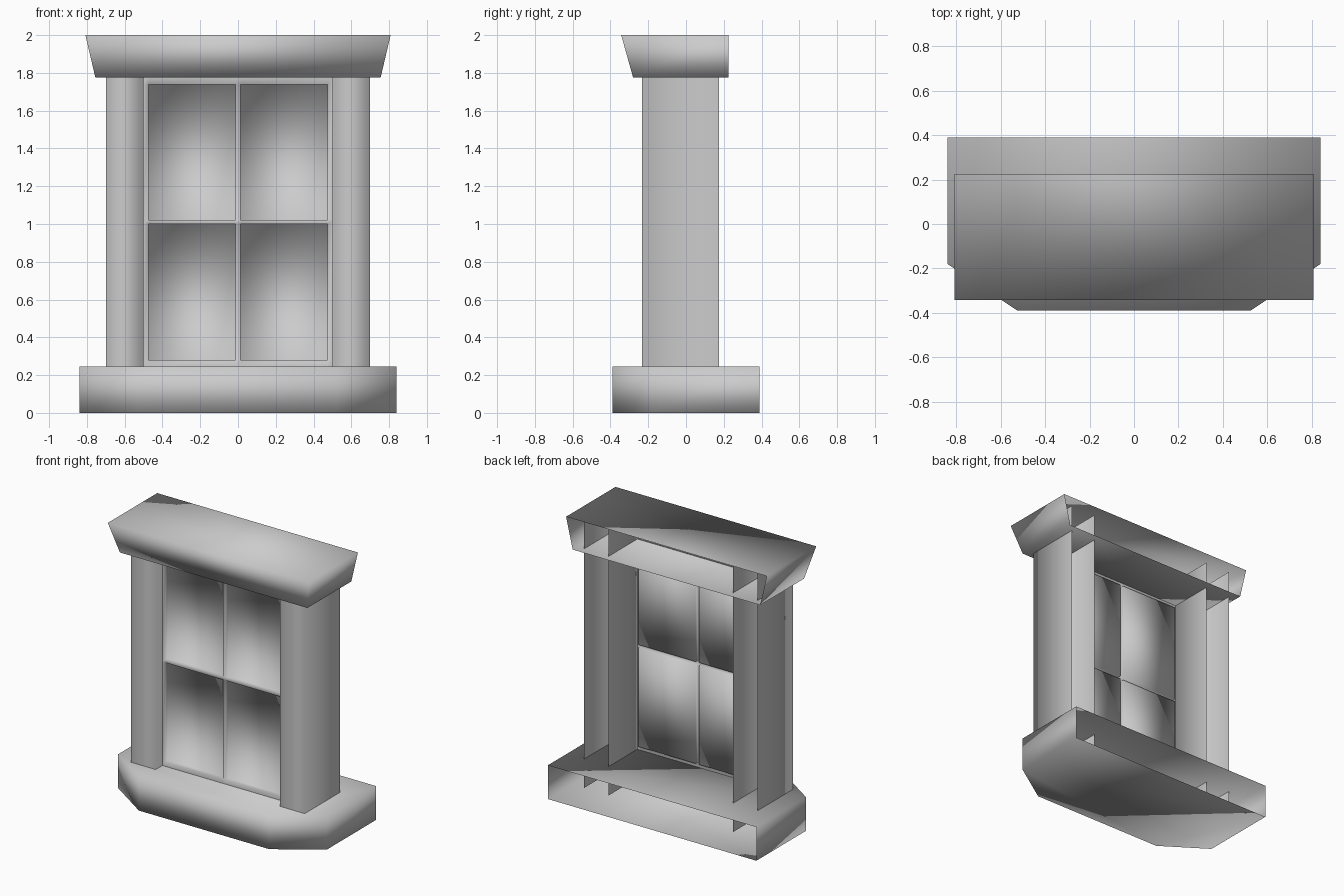
import bpy, bmesh

if "Cube" in bpy.data.objects:
    bpy.data.objects.remove(bpy.data.objects["Cube"])


def finish(name, bm):
    """Turn a bmesh into a fully smooth-shaded object."""
    for f in bm.faces:
        f.smooth = True
    mesh = bpy.data.meshes.new(name)
    bm.to_mesh(mesh)
    bm.free()
    obj = bpy.data.objects.new(name, mesh)
    bpy.context.collection.objects.link(obj)
    return obj


def open_shell(name, low, high, z0, z1, caps=True):
    """Wall strip between two outlines (left-back round the front to right-back); back stays open."""
    bm = bmesh.new()
    a = [bm.verts.new((x, y, z0)) for x, y in low]
    b = [bm.verts.new((x, y, z1)) for x, y in high]
    for i in range(len(a) - 1):
        bm.faces.new((a[i], a[i + 1], b[i + 1], b[i]))
    if caps:
        bm.faces.new(b)
        bm.faces.new(a[::-1])
    return finish(name, bm)


def u_shape(x0, x1, front, back):
    return [(x0, back), (x0, front), (x1, front), (x1, back)]


# Sill with chamfered front corners
sill = [(-0.84, 0.39), (-0.84, -0.18), (-0.525, -0.39),
        (0.525, -0.39), (0.84, -0.18), (0.84, 0.39)]
open_shell("sill", sill, sill, 0, 0.245)

# Lintel flaring outward towards the top
open_shell("lintel", u_shape(-0.755, 0.755, -0.28, 0.225),
           u_shape(-0.808, 0.808, -0.343, 0.225), 1.775, 2.0)

# Side columns, three-sided, running into the sill and lintel
for side, x in (("left", -0.7), ("right", 0.5)):
    outline = u_shape(x, x + 0.2, -0.232, 0.175)
    open_shell(side + "_column", outline, outline, 0.035, 1.97, caps=False)

# Window sheet: frame and glazing bars, with four recessed panes
xs = (-0.5, -0.475, -0.012, 0.012, 0.475, 0.5)
zs = (0.24, 0.28, 1.0, 1.022, 1.738, 1.78)
bm = bmesh.new()
grid = [[bm.verts.new((x, -0.155, z)) for x in xs] for z in zs]
panes = []
for j in range(5):
    for i in range(5):
        f = bm.faces.new((grid[j][i], grid[j][i + 1], grid[j + 1][i + 1], grid[j + 1][i]))
        if i in (1, 3) and j in (1, 3):
            panes.append(f)
for pane in panes:
    edges = list(pane.edges)
    ring = bmesh.ops.extrude_edge_only(bm, edges=edges)["geom"]
    new_edges = [g for g in ring if isinstance(g, bmesh.types.BMEdge)]
    for v in {v for e in new_edges for v in e.verts}:
        v.co.y = -0.13
    bmesh.ops.contextual_create(bm, geom=new_edges)
bmesh.ops.delete(bm, geom=panes, context='FACES_ONLY')
bmesh.ops.recalc_face_normals(bm, faces=bm.faces)
# Make the sheet face the front
if sum(f.normal.y * f.calc_area() for f in bm.faces) > 0:
    bmesh.ops.reverse_faces(bm, faces=bm.faces)
finish("window_frame_and_panes", bm)
